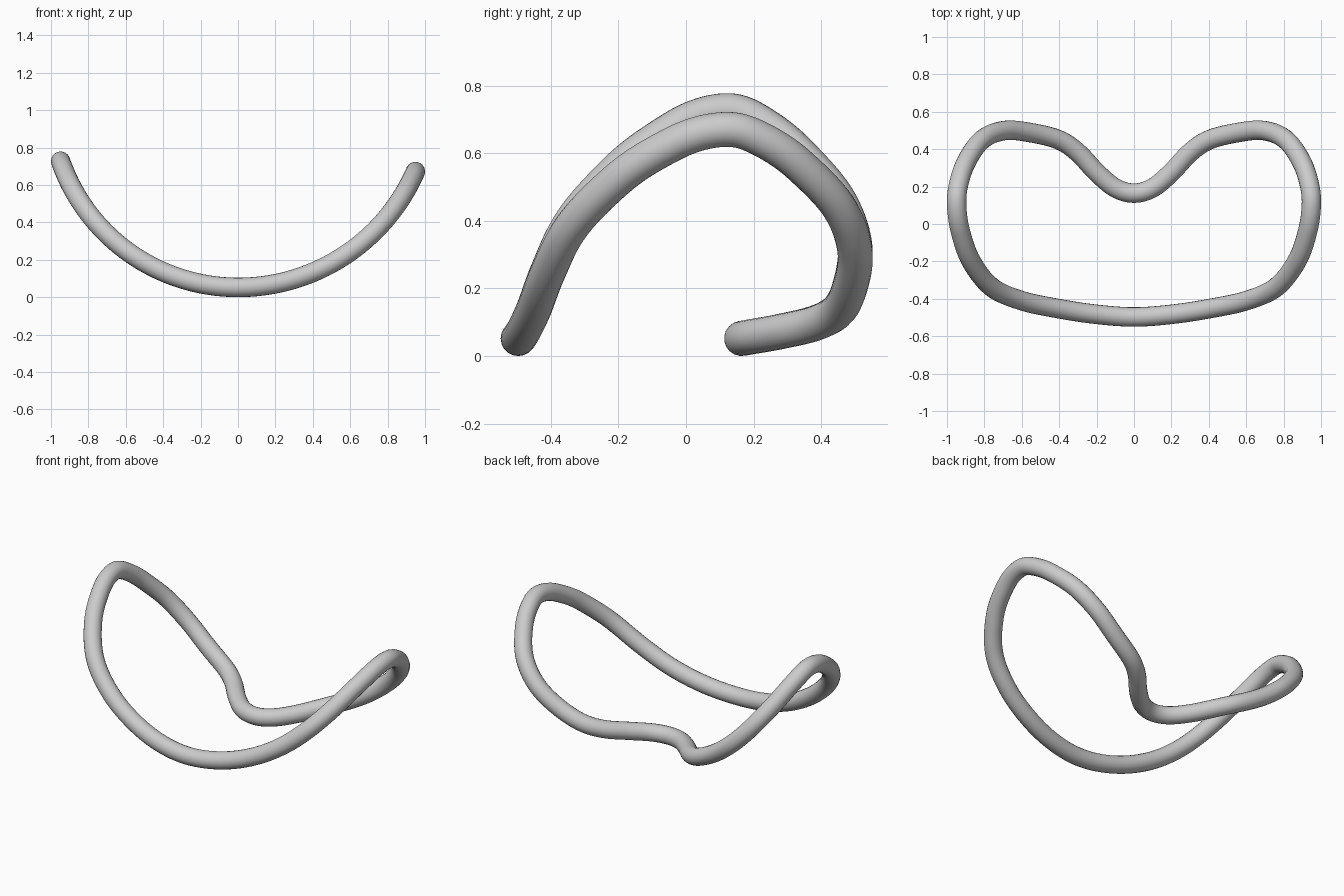
import bpy
from mathutils import Vector

if "Cube" in bpy.data.objects:
    bpy.data.objects.remove(bpy.data.objects["Cube"])

TUBE = 0.052
STEPS = 10

# Half outline seen from above, front middle round to the back dip
half = [(0, -0.497), (0.2, -0.483), (0.4, -0.453), (0.6, -0.41), (0.76, -0.338),
        (0.87, -0.2), (0.928, -0.04), (0.948, 0.1), (0.938, 0.21), (0.895, 0.335),
        (0.81, 0.452), (0.69, 0.5), (0.54, 0.486), (0.4, 0.449), (0.3, 0.382),
        (0.2, 0.276), (0.1, 0.193), (0, 0.165)]
outline = [Vector(p) for p in half + [(-x, y) for x, y in half[-2:0:-1]]]


def saddle_height(x):
    """Circular sag seen from the front; the left end rises a little higher."""
    r = 1.004 if x < 0 else 1.036
    return TUBE + r - (r * r - x * x) ** 0.5


def smooth_loop(pts):
    """Closed Catmull-Rom path through the points."""
    n, out = len(pts), []
    for i in range(n):
        a, b, c, d = (pts[(i + k) % n] for k in (-1, 0, 1, 2))
        for s in range(STEPS):
            t = s / STEPS
            out.append(0.5 * (2 * b + (c - a) * t + (2 * a - 5 * b + 4 * c - d) * t**2
                              + (3 * b - a - 3 * c + d) * t**3))
    return out


# Bent tube ring
path = smooth_loop(outline)
curve = bpy.data.curves.new("bent_ring", "CURVE")
curve.dimensions = "3D"
curve.bevel_depth = TUBE
curve.bevel_resolution = 8
spline = curve.splines.new("POLY")
spline.points.add(len(path) - 1)
for pt, p in zip(spline.points, path):
    pt.co = (p.x, p.y, saddle_height(p.x), 1)
spline.use_cyclic_u = True
spline.use_smooth = True
ring = bpy.data.objects.new("bent_ring", curve)
bpy.context.collection.objects.link(ring)

# Turn into a smooth mesh
bpy.context.view_layer.objects.active = ring
ring.select_set(True)
bpy.ops.object.convert(target="MESH")
bpy.ops.object.shade_smooth()
